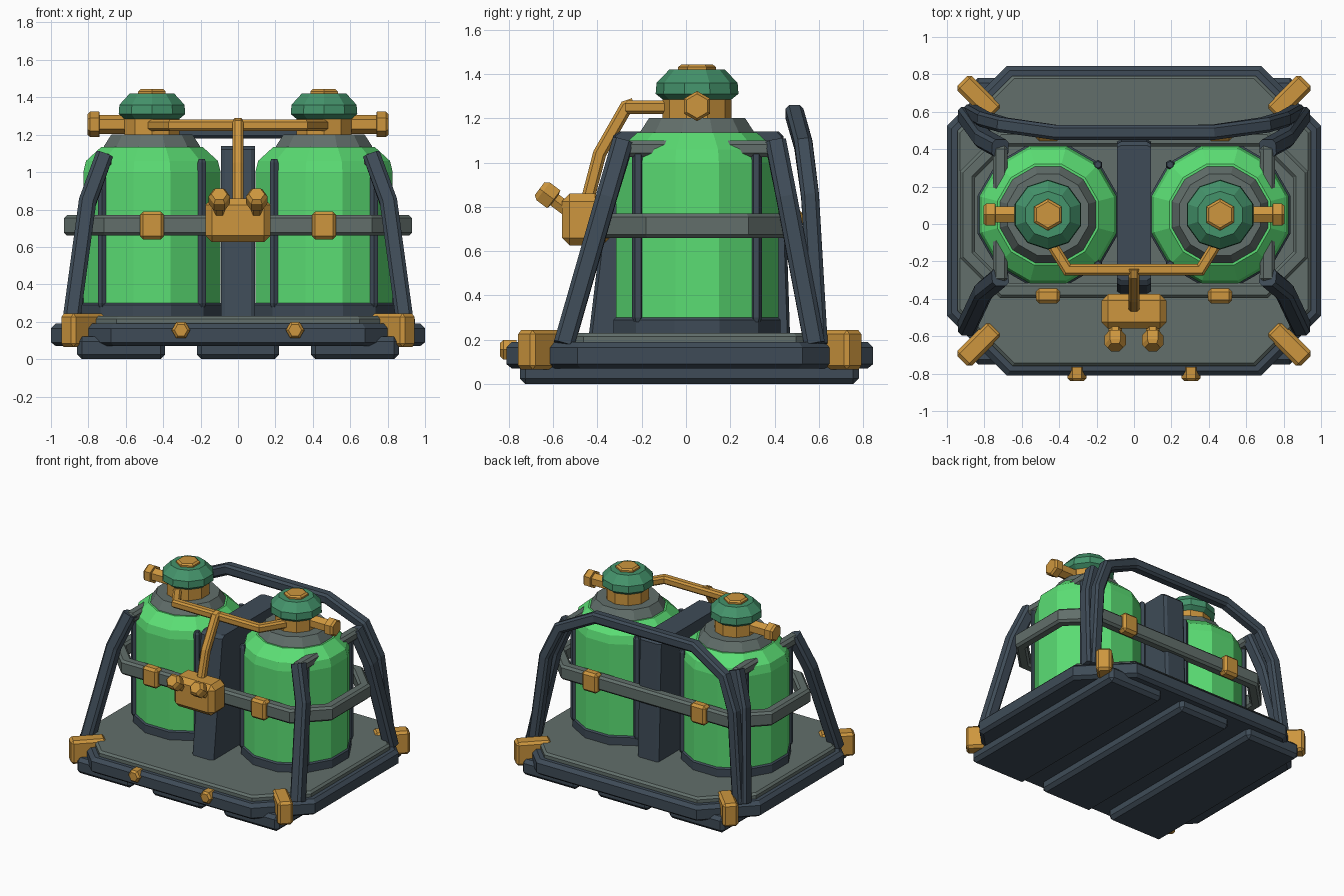
import bpy, bmesh, math
from mathutils import Vector, Matrix

if "Cube" in bpy.data.objects:
    bpy.data.objects.remove(bpy.data.objects["Cube"])


def mat(name, r, g, b):
    m = bpy.data.materials.new(name)
    lin = [((c / 255 + 0.055) / 1.055) ** 2.4 for c in (r, g, b)]
    m.diffuse_color = (*lin, 1)
    m.use_nodes = True
    m.node_tree.nodes["Principled BSDF"].inputs["Base Color"].default_value = m.diffuse_color
    return m


SLATE = mat("dark slate", 62, 75, 87)
GREY = mat("grey metal", 98, 111, 107)
GOLD = mat("brass", 205, 150, 62)
GREEN = mat("bright green", 91, 222, 116)
CAP = mat("cap green", 68, 147, 107)


def finish(name, bm, material):
    bmesh.ops.recalc_face_normals(bm, faces=bm.faces)
    me = bpy.data.meshes.new(name)
    bm.to_mesh(me)
    bm.free()
    me.materials.append(material)
    ob = bpy.data.objects.new(name, me)
    bpy.context.collection.objects.link(ob)
    return ob


def loft(name, rings, material, closed=False):
    """Skin a list of equal-length point rings."""
    bm = bmesh.new()
    vs = [[bm.verts.new(p) for p in ring] for ring in rings]
    n, m = len(vs[0]), len(vs)
    for i in range(m if closed else m - 1):
        a, b = vs[i], vs[(i + 1) % m]
        for k in range(n):
            bm.faces.new((a[k], a[(k + 1) % n], b[(k + 1) % n], b[k]))
    if not closed:
        bm.faces.new(vs[0])
        bm.faces.new(vs[-1])
    return finish(name, bm, material)


def lathe(name, profile, sides, centre, material, turn=0.5, axis=(0, 0, 1)):
    """Low-poly turned part; profile is (radius, height along axis)."""
    q = Vector((0, 0, 1)).rotation_difference(Vector(axis))
    angles = [(k + turn) * math.tau / sides for k in range(sides)]
    rings = [[Vector(centre) + q @ Vector((r * math.cos(a), r * math.sin(a), h)) for a in angles]
             for r, h in profile]
    return loft(name, rings, material)


def box(name, lo, hi, material, bevel=0.02, rot=0):
    bm = bmesh.new()
    lo, hi = Vector(lo), Vector(hi)
    bmesh.ops.create_cube(bm, size=1)
    bmesh.ops.scale(bm, vec=hi - lo, verts=bm.verts)
    bmesh.ops.bevel(bm, geom=bm.edges[:], offset=bevel, segments=1, affect='EDGES')
    bmesh.ops.rotate(bm, matrix=Matrix.Rotation(rot, 3, 'Z'), verts=bm.verts)
    bmesh.ops.translate(bm, vec=(lo + hi) / 2, verts=bm.verts)
    return finish(name, bm, material)


def rect(w, h, c):
    """Chamfered rectangle, counter-clockwise."""
    return [(w, -h + c), (w, h - c), (w - c, h), (-w + c, h),
            (-w, h - c), (-w, -h + c), (-w + c, -h), (w - c, -h)]


def sweep(name, path, profile, up, material, closed=False):
    """Mitred sweep of a profile along a polyline."""
    pts = [Vector(p) for p in path]
    n, up, rings = len(pts), Vector(up), []
    for i, p in enumerate(pts):
        d_in = (p - pts[i - 1]).normalized() if closed or i else None
        d_out = (pts[(i + 1) % n] - p).normalized() if closed or i < n - 1 else None
        d = d_in or d_out
        t = ((d_in or d_out) + (d_out or d_in)).normalized()
        side = d.cross(up).normalized()
        v = side.cross(d)
        ring = []
        for a, b in profile:
            off = side * a + v * b
            ring.append(p + off - d * (off.dot(t) / d.dot(t)))
        rings.append(ring)
    return loft(name, rings, material, closed)


def octagon(level, cy):
    w, h, c, z = level
    return [(x, y + cy, z) for x, y in rect(w, h, c)]


# Base: runners, rim and deck
BY = 0.017
for i, (a, b) in enumerate(((-0.86, -0.39), (-0.22, 0.22), (0.39, 0.86))):
    box(f"runner_{i}", (a, -0.75, 0), (b, 0.78, 0.12), SLATE, 0.025)
loft("base_rim", [octagon(l, BY) for l in (
    (0.975, 0.803, 0.31, 0.07), (1, 0.828, 0.32, 0.09),
    (1, 0.828, 0.32, 0.165), (0.975, 0.803, 0.31, 0.19))], SLATE)
loft("deck", [octagon(l, BY) for l in (
    (0.945, 0.775, 0.295, 0.18), (0.945, 0.775, 0.295, 0.215),
    (0.93, 0.76, 0.29, 0.23))], GREY)
for sx in (-1, 1):
    for sy in (-1, 1):
        x, y = sx * 0.83, BY + sy * 0.66
        box("corner_clamp", (x - 0.125, y - 0.055, 0.065), (x + 0.125, y + 0.055, 0.243),
            GOLD, 0.018, rot=sx * sy * math.pi / 4)
    lathe("front_bolt", [(0.05, 0), (0.05, 0.06), (0.035, 0.075)], 6,
          (sx * 0.305, -0.765, 0.155), GOLD, axis=(0, -1, 0), turn=0)

# Tanks with collars, valves and caps
TY = 0.05
for sx in (-1, 1):
    c = (sx * 0.46, TY, 0)
    lathe("tank_foot", [(0.39, 0.22), (0.39, 0.29), (0.375, 0.305)], 12, c, SLATE)
    lathe("tank_body", [(0.38, 0.3), (0.38, 1.0), (0.365, 1.06), (0.28, 1.135)], 12, c, GREEN)
    lathe("tank_collar", [(0.275, 1.11), (0.265, 1.14), (0.225, 1.2)], 12, c, GREY)
    lathe("valve_neck", [(0.155, 1.19), (0.155, 1.3)], 10, c, GOLD)
    lathe("valve_cap", [(0.155, 1.285), (0.187, 1.31), (0.183, 1.36), (0.125, 1.42)], 10, c, CAP)
    lathe("cap_nut", [(0.085, 1.41), (0.085, 1.432), (0.07, 1.443)], 6, c, GOLD)
    lathe("valve_outlet", [(0.05, 0.1), (0.05, 0.28), (0.068, 0.282), (0.068, 0.33), (0.055, 0.345)],
          6, (sx * 0.46, TY, 1.255), GOLD, axis=(sx, 0, 0), turn=0)
    for dx in (-0.267, 0.267):
        for dy in (-0.267, 0.267):
            lathe("tank_rod", [(0.018, 0.28), (0.026, 0.3), (0.026, 1.05), (0.018, 1.07)], 6,
                  (c[0] + dx, TY + dy, 0), SLATE)
    # Belt clamps, front and back
    for y in (TY - 0.435, TY + 0.435):
        box("belt_clamp", (c[0] - 0.065, y - 0.04, 0.64), (c[0] + 0.065, y + 0.04, 0.79), GOLD, 0.018)

# Belt around both tanks
belt = [(x, y + TY, 0.715) for x, y in rect(0.89, 0.405, 0.19)]
sweep("belt", belt, rect(0.04, 0.055, 0.016), (0, 0, 1), GREY, closed=True)

# Central spine between the tanks
spine = [(-0.44, 0.21), (0.47, 0.21), (0.44, 1.12), (0.42, 1.14), (-0.30, 1.14), (-0.33, 1.12)]
loft("spine", [[(x, TY + (y - TY) * k, z) for y, z in spine]
               for x, k in ((-0.09, 0.97), (-0.07, 1), (0.07, 1), (0.09, 0.97))], SLATE)

# Side frames: two bent legs and a grey top bar
for sx in (-1, 1):
    for name, y0, y1, y2 in (("front_leg", -0.55, -0.36, -0.285), ("back_leg", 0.58, 0.455, 0.405)):
        sweep("side_" + name, [(sx * 0.895, y0, 0.18), (sx * 0.805, y1, 0.84), (sx * 0.715, y2, 1.09)],
              rect(0.047, 0.047, 0.018), (0, 1, 0), SLATE)
    box("side_top_bar", (sx * 0.715 - 0.04, -0.31, 1.025), (sx * 0.715 + 0.04, 0.42, 1.1), GREY, 0.018)

# Rear hoop
half = [(0.87, 0.60, 0.18), (0.80, 0.56, 0.85), (0.70, 0.53, 1.08), (0.42, 0.49, 1.22)]
sweep("rear_hoop", half + [(-x, y, z) for x, y, z in reversed(half)],
      rect(0.04, 0.04, 0.016), (0, 1, 0), SLATE)

# Manifold pipe, feed pipe and regulator
sweep("manifold_pipe", [(-0.47, -0.06, 1.25), (-0.355, -0.245, 1.25),
                        (0.355, -0.245, 1.25), (0.47, -0.06, 1.25)],
      rect(0.03, 0.03, 0.013), (0, 0, 1), GOLD)
sweep("feed_pipe", [(0, -0.235, 1.262), (0, -0.27, 1.25), (0, -0.39, 1.04), (0, -0.445, 0.83)],
      rect(0.03, 0.03, 0.013), (1, 0, 0), GOLD)
box("regulator", (-0.173, -0.56, 0.625), (0.173, -0.375, 0.86), GOLD, 0.035)
for sx in (-1, 1):
    lathe("regulator_knob", [(0.036, -0.04), (0.036, 0.06), (0.058, 0.065), (0.058, 0.125), (0.042, 0.145)],
          6, (sx * 0.1, -0.545, 0.795), GOLD, axis=(0, -0.8, 0.6), turn=0)
